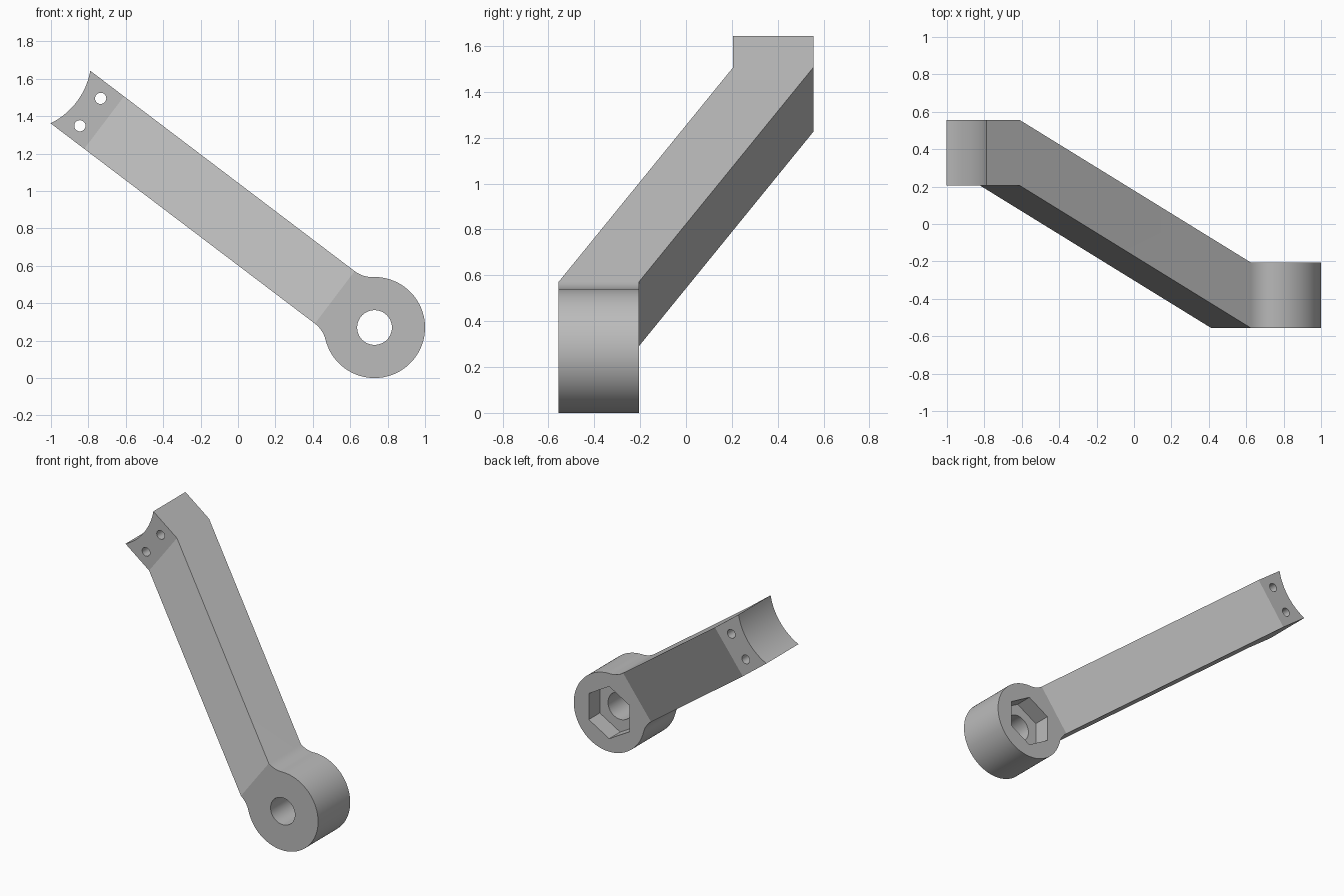
import bpy, bmesh
from math import sin, cos, asin, atan2, radians, pi, hypot
from mathutils import Vector

cube = bpy.data.objects.get("Cube")
if cube:
    bpy.data.objects.remove(cube, do_unlink=True)

grey = bpy.data.materials.new("grey plastic")
grey.use_nodes = True
colour = (0.5, 0.5, 0.5, 1)
grey.diffuse_color = colour
grey.node_tree.nodes["Principled BSDF"].inputs["Base Color"].default_value = colour

# Frame of the arm: s runs from the hub to the saddle, n across the arm
HUB = Vector((0.73, 0, 0.27))
ALONG = Vector((-0.797, 0, 0.604)).normalized()
ACROSS = Vector((-ALONG.x, 0, 0)).normalized() * ALONG.z + Vector((0, 0, -ALONG.x))
FRONT, THICK, RISE = -0.555, 0.35, 0.76
RING, HALF, FILLET = 0.27, 0.176, 0.156
FOLD_A, FOLD_B, TIP, SADDLE = 0.267, 1.814, 2.04, 0.39


def place(s, n, y=0.0):
    return HUB + ALONG * s + ACROSS * n + Vector((0, y, 0))


def arc(cs, cn, r, a, b, count):
    steps = [a + (b - a) * i / count for i in range(count + 1)]
    return [(cs + r * cos(t), cn + r * sin(t)) for t in steps]


def make_object(name, bm):
    bmesh.ops.recalc_face_normals(bm, faces=bm.faces[:])
    mesh = bpy.data.meshes.new(name)
    bm.to_mesh(mesh)
    bm.free()
    mesh.materials.append(grey)
    obj = bpy.data.objects.new(name, mesh)
    bpy.context.collection.objects.link(obj)
    return obj


def prism(points, y, depth):
    bm = bmesh.new()
    face = bm.faces.new([bm.verts.new((p.x, y, p.z)) for p in points])
    top = bmesh.ops.extrude_face_region(bm, geom=[face])["geom"]
    verts = [v for v in top if isinstance(v, bmesh.types.BMVert)]
    bmesh.ops.translate(bm, verts=verts, vec=(0, depth, 0))
    return bm


# Outline: hub ring, fillets into the arm, curved saddle end
meet = atan2(HALF + FILLET, FOLD_A)
half_angle = asin(HALF / SADDLE)
ring = arc(0, 0, RING, meet, 2 * pi - meet, 72)
lower = arc(FOLD_A, -HALF - FILLET, FILLET, pi - meet, pi / 2, 10)
saddle = arc(TIP + SADDLE * cos(half_angle), 0, SADDLE,
             pi + half_angle, pi - half_angle, 20)
upper = arc(FOLD_A, HALF + FILLET, FILLET, -pi / 2, meet - pi, 10)
outline = ring + lower[1:] + saddle + upper[:-1]
bm = prism([place(s, n) for s, n in outline], FRONT, THICK)

# Fold the bar backwards between the hub and the saddle
for s in (FOLD_A, FOLD_B):
    bmesh.ops.bisect_plane(bm, geom=bm.verts[:] + bm.edges[:] + bm.faces[:],
                           dist=1e-5, plane_co=place(s, 0), plane_no=ALONG)
for v in bm.verts:
    t = ((v.co - HUB).dot(ALONG) - FOLD_A) / (FOLD_B - FOLD_A)
    v.co.y += RISE * min(max(t, 0), 1)
bracket = make_object("angled_arm", bm)


def cut(name, centre, radius, sides, y, depth, turn=0.0):
    points = [centre + Vector((radius * cos(turn + 2 * pi * i / sides), 0,
                               radius * sin(turn + 2 * pi * i / sides)))
              for i in range(sides)]
    cutter = make_object(name, prism(points, y, depth))
    cutter.hide_render = True
    mod = bracket.modifiers.new(name, "BOOLEAN")
    mod.operation, mod.solver, mod.object = "DIFFERENCE", "EXACT", cutter
    bpy.ops.object.modifier_apply(modifier=name)
    bpy.data.objects.remove(cutter, do_unlink=True)


bpy.context.view_layer.objects.active = bracket
bracket.select_set(True)

# Bolt hole, hexagonal nut pocket in the back, two screw holes
cut("bolt_hole", HUB, 0.093, 40, -0.8, 1.0)
cut("nut_pocket", HUB, 0.18, 6, FRONT + THICK - 0.12, 0.3, pi / 2)
for side in (-1, 1):
    cut("screw_hole", place(1.907, 0.092 * side), 0.03, 24, 0, 0.8)

bpy.ops.object.shade_smooth_by_angle(angle=radians(20))
